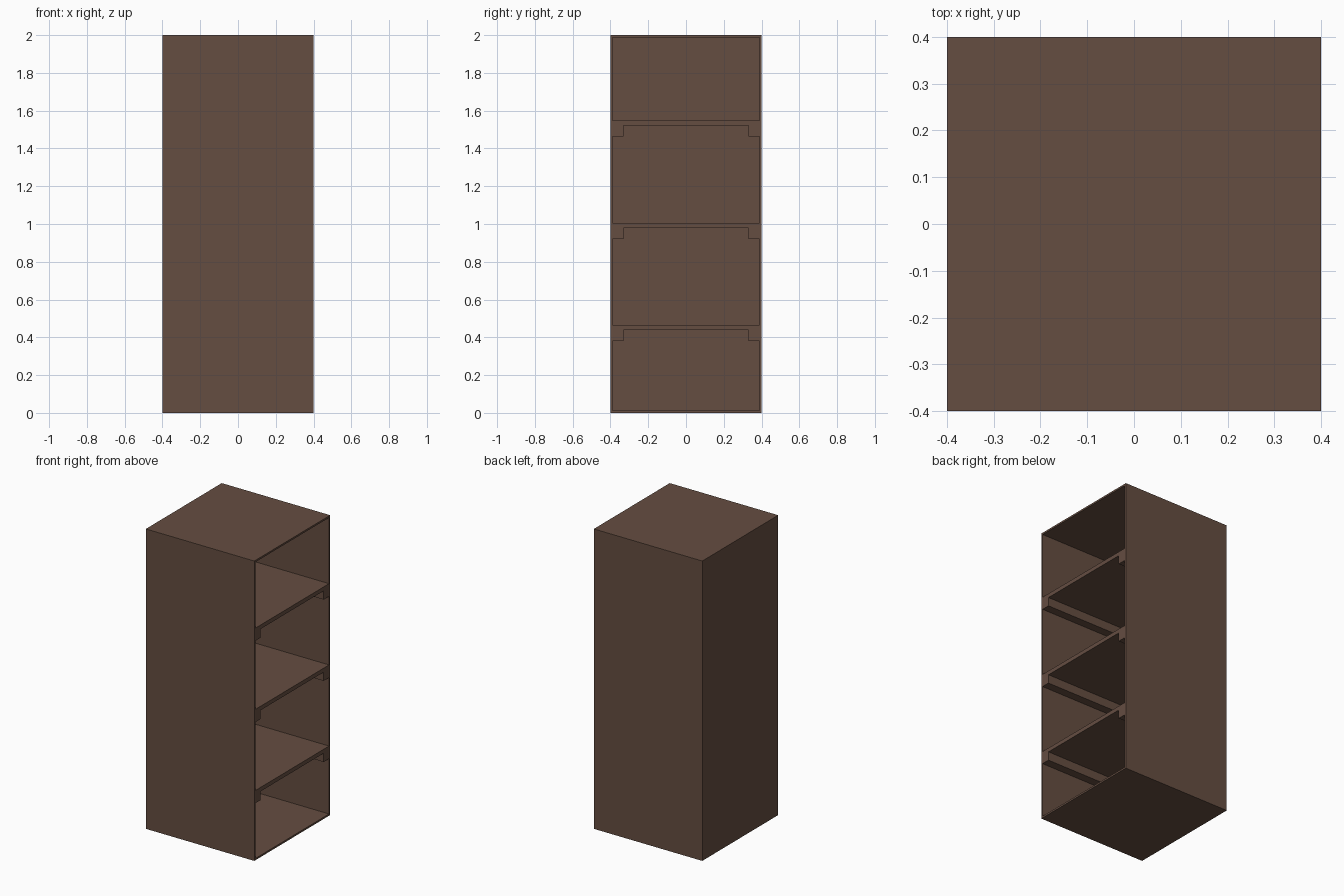
import bpy

if "Cube" in bpy.data.objects:
    bpy.data.objects.remove(bpy.data.objects["Cube"])

wood = bpy.data.materials.new("dark brown wood")
wood.diffuse_color = (0.13, 0.075, 0.053, 1)
wood.use_nodes = True
wood.node_tree.nodes["Principled BSDF"].inputs["Base Color"].default_value = wood.diffuse_color


def box(name, x0, x1, y0, y1, z0, z1):
    bpy.ops.mesh.primitive_cube_add(size=1, location=((x0 + x1) / 2, (y0 + y1) / 2, (z0 + z1) / 2))
    ob = bpy.context.object
    ob.name = name
    ob.scale = (x1 - x0, y1 - y0, z1 - z0)
    bpy.ops.object.transform_apply(location=False, rotation=False, scale=True)
    ob.data.materials.append(wood)
    return ob


W, H, T = 0.4, 2.0, 0.012   # half width, height, panel thickness
I = W - T                   # inner half width

# Outer case, open towards +x
box("bottom_panel", -W, W, -W, W, 0, T)
box("top_panel", -W, W, -W, W, H - T, H)
box("back_panel", -W, -I, -W, W, T, H - T)
box("side_panel_front", -I, W, -W, -I, T, H - T)
box("side_panel_rear", -I, W, I, W, T, H - T)

# Shelves, each resting on a pair of rails
for i, top in enumerate((0.465, 1.006, 1.548), 1):
    under = top - 0.027
    box(f"shelf_{i}", -I, W, -I, I, under, top)
    box(f"rail_front_{i}", -I, W, -I, -0.332, under - 0.058, under)
    box(f"rail_rear_{i}", -I, W, 0.332, I, under - 0.058, under)
